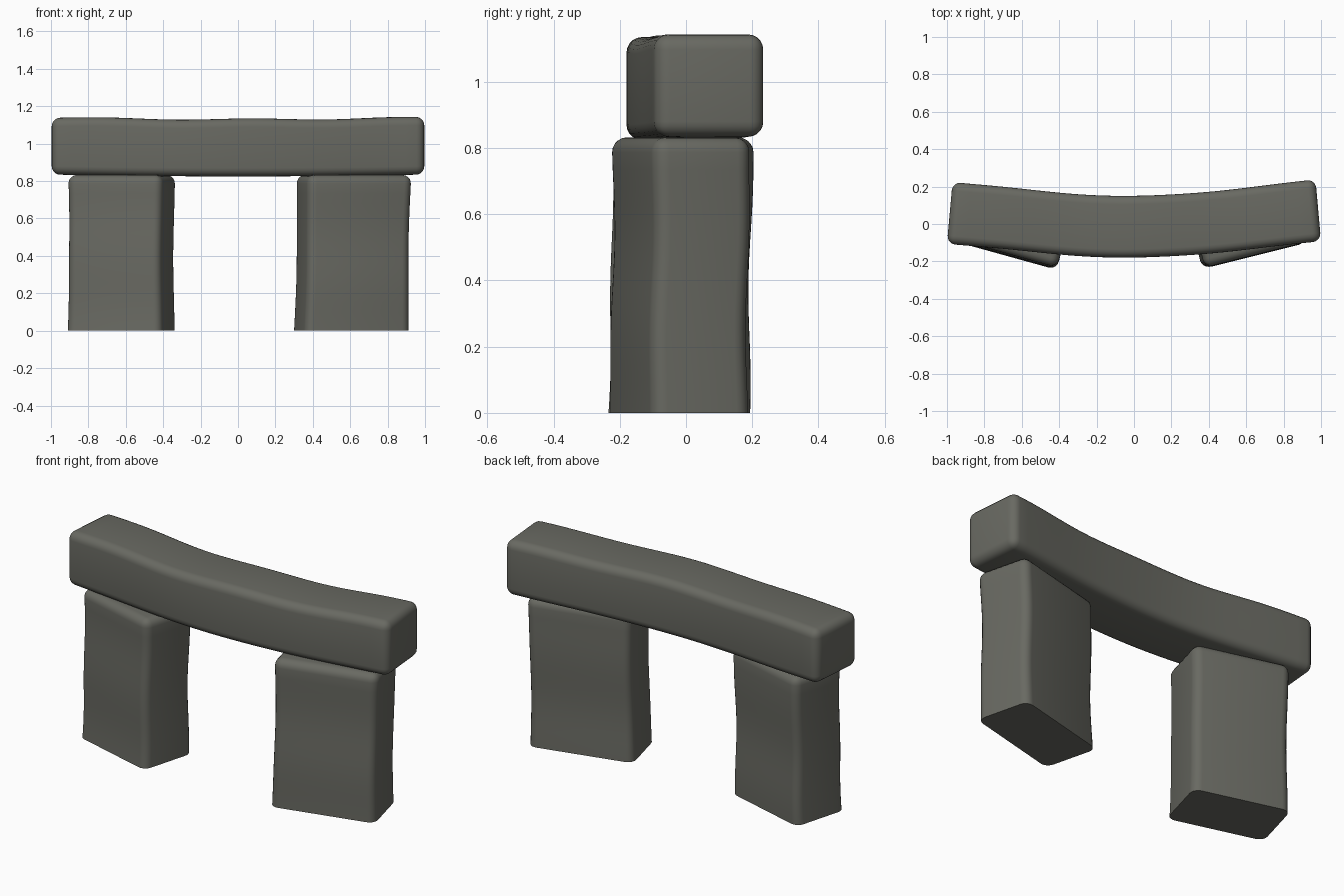
import bpy, bmesh, math
from mathutils import Matrix, Vector

old = bpy.data.objects.get("Cube")
if old:
    bpy.data.objects.remove(old, do_unlink=True)

# Weathered stone
stone = bpy.data.materials.new("grey_stone")
stone.use_nodes = True
colour = (0.14, 0.142, 0.122, 1)
stone.diffuse_color = colour
bsdf = stone.node_tree.nodes["Principled BSDF"]
bsdf.inputs["Base Color"].default_value = colour
bsdf.inputs["Roughness"].default_value = 0.9


def block(name, size, radius, axis, slices, shape, flat_base=False):
    """Rounded box, sliced along one axis, then bent by the shape function."""
    bm = bmesh.new()
    bmesh.ops.create_cube(bm, size=1)
    bmesh.ops.scale(bm, vec=size, verts=bm.verts)
    edges = [e for e in bm.edges
             if not (flat_base and all(v.co.z < 0 for v in e.verts))]
    bmesh.ops.bevel(bm, geom=edges, offset=radius, offset_type='OFFSET',
                    segments=5, profile=0.5, affect='EDGES', clamp_overlap=True)
    normal = Vector([float(i == axis) for i in range(3)])
    reach = size[axis] / 2 - radius
    for i in range(slices + 1):
        cut = normal * reach * (2 * i / slices - 1)
        bmesh.ops.bisect_plane(bm, geom=bm.verts[:] + bm.edges[:] + bm.faces[:],
                               plane_co=cut, plane_no=normal, dist=1e-5)
    for v in bm.verts:
        v.co = shape(v.co.copy())
    bmesh.ops.recalc_face_normals(bm, faces=bm.faces)
    mesh = bpy.data.meshes.new(name)
    bm.to_mesh(mesh)
    bm.free()
    mesh.materials.append(stone)
    obj = bpy.data.objects.new(name, mesh)
    bpy.context.collection.objects.link(obj)
    bpy.ops.object.select_all(action='DESELECT')
    obj.select_set(True)
    bpy.context.view_layer.objects.active = obj
    bpy.ops.object.shade_smooth_by_angle(angle=math.radians(40))
    return obj


# Upright stones, turned towards each other
HEIGHT = 0.832


def upright(name, x, y, width, depth, turn, lean, phase):
    spin = Matrix.Rotation(math.radians(turn), 3, 'Z')

    def shape(p):
        t = p.z / HEIGHT + 0.5
        waist = 1 - 0.025 * math.sin(math.pi * t)
        p.x *= waist
        p.y *= waist
        p.y += 0.004 * math.sin(9 * t + phase)
        p = spin @ p
        return Vector((p.x + x + lean * t, p.y + y + 0.012 * t,
                       p.z + HEIGHT / 2))

    block(name, (width, depth, HEIGHT), 0.045, 2, 14, shape, flat_base=True)


upright("right_upright", -0.625, -0.022, 0.525, 0.32, -15.5, 0.003, 0.5)
upright("left_upright", 0.607, -0.024, 0.575, 0.305, 14, 0.012, 2.0)


# Bowed lintel laid across the uprights
def bow(p):
    x = p.x
    ripple = 0.004 * math.sin(8 * x + 1)
    curve = 0.11 * (math.sqrt(x * x + 0.09) - 0.3) + 0.006 * x
    skew = 0.05 * x * (p.y + 0.165)
    return Vector((x - skew * abs(x) * 1.8, p.y + curve - 0.016 + ripple * 0.5,
                   p.z + 0.978 + 0.01 * x * x + ripple * (p.z > 0)))


block("lintel", (2.0, 0.33, 0.306), 0.045, 0, 32, bow)
